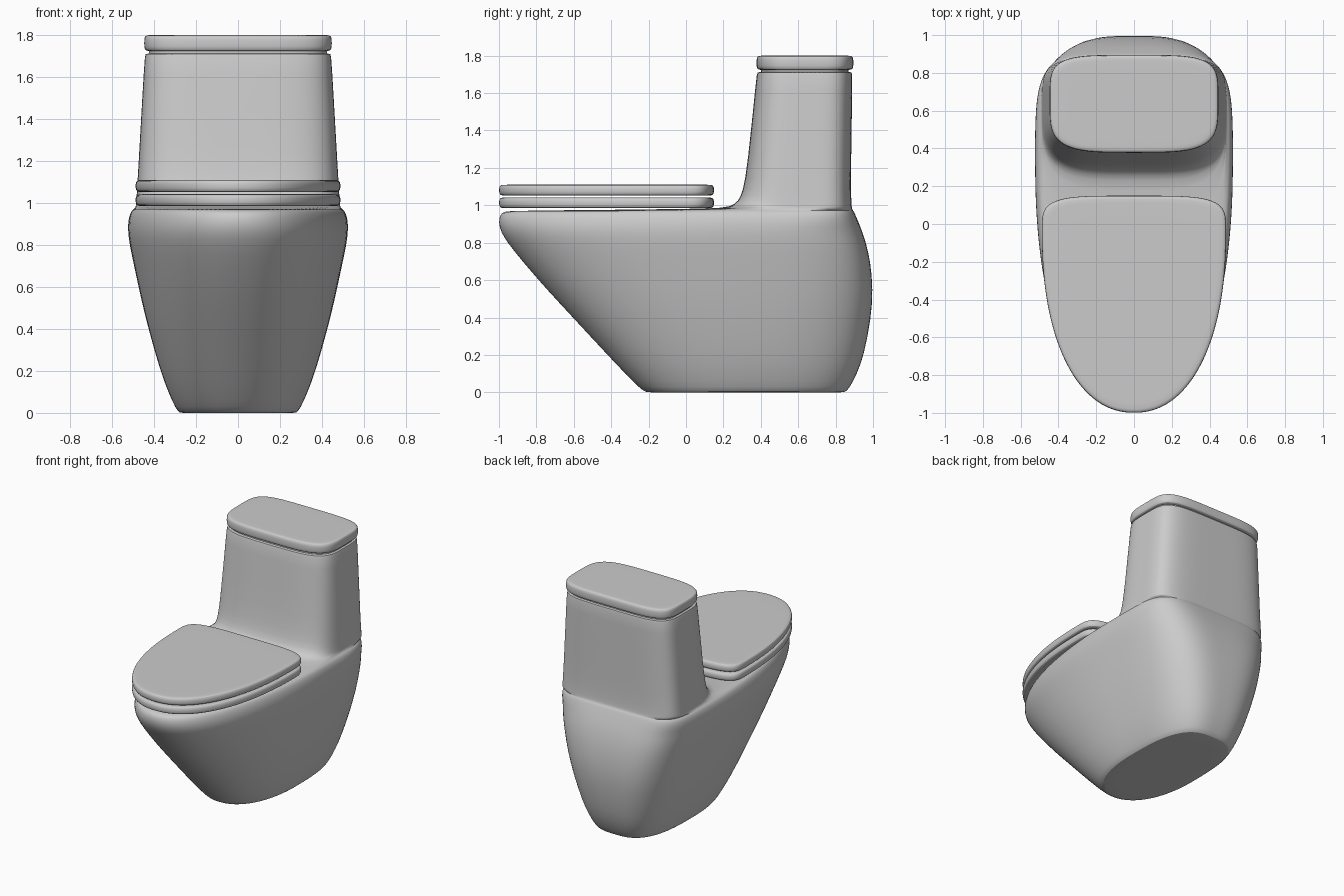
import bpy, bmesh, math

if "Cube" in bpy.data.objects:
    bpy.data.objects.remove(bpy.data.objects["Cube"])

SEG = 72


def ring(z, w, front, back, mid, nf, nb):
    """Egg-shaped section: half width w, widest at y = mid, separate front/back squareness."""
    pts = []
    for i in range(SEG):
        a = 2 * math.pi * i / SEG
        c, s = math.cos(a), math.sin(a)
        n = nb if s >= 0 else nf
        r = (abs(c) ** n + abs(s) ** n) ** (-1 / n)
        length = back - mid if s >= 0 else mid - front
        pts.append((w * c * r, mid + length * s * r, z))
    return pts


def loft(name, sections):
    bm = bmesh.new()
    rows = [[bm.verts.new(p) for p in ring(*s)] for s in sections]
    for a, b in zip(rows, rows[1:]):
        for i in range(SEG):
            j = (i + 1) % SEG
            bm.faces.new((a[i], a[j], b[j], b[i]))
    bm.faces.new(rows[0][::-1])
    bm.faces.new(rows[-1])
    me = bpy.data.meshes.new(name)
    bm.to_mesh(me)
    bm.free()
    ob = bpy.data.objects.new(name, me)
    bpy.context.collection.objects.link(ob)
    sub = ob.modifiers.new("Smooth", 'SUBSURF')
    sub.levels = sub.render_levels = 1
    for o in bpy.context.selected_objects:
        o.select_set(False)
    bpy.context.view_layer.objects.active = ob
    ob.select_set(True)
    bpy.ops.object.shade_smooth_by_angle(angle=math.radians(40))
    return ob


def slab(name, z0, z1, plan, r=0.018):
    """Flat plate with softly rounded rims."""
    w, front, back, mid, nf, nb = plan
    lower = [(z0, 2 * r), (z0, r), (z0 + r / 4, r / 4), (z0 + r, 0)]
    upper = [(z0 + z1 - z, d) for z, d in reversed(lower)]
    return loft(name, [(z, w - d, front + d, back - d, mid, nf, nb) for z, d in lower + upper])


def clamp(t):
    return max(0, min(1, t))


def shaped(z, w, front, back):
    """The section turns from an egg (bowl) into a rounded rectangle (tank)."""
    low = clamp(z / .86) ** 2
    rim = clamp((z - .86) / .107)
    tank = clamp((front + .98) / 1.25) if z > .96 else 0
    return (z, w, front, back, .30 + .08 * rim + .26 * tank,
            2.2 + 1.8 * tank, 3 + low + rim - .4 * tank)


# One-piece bowl, pedestal and cistern: z, half width, front, back
body = [
    (0, .26, -.19, .83),
    (0, .28, -.215, .85),
    (.02, .296, -.245, .872),
    (.1, .333, -.325, .915),
    (.2, .37, -.42, .952),
    (.4, .427, -.605, .99),
    (.55, .463, -.745, 1.0),
    (.7, .495, -.875, .986),
    (.8, .516, -.955, .962),
    (.86, .524, -.992, .942),
    (.91, .524, -1.003, .922),
    (.95, .515, -.995, .905),
    (.967, .503, -.975, .897),
    (.972, .494, -.93, .892),
    (.98, .488, .16, .888),
    (.992, .486, .235, .886),
    (1.02, .484, .282, .884),
    (1.08, .48, .305, .882),
    (1.2, .473, .328, .882),
    (1.695, .445, .377, .89),
    (1.712, .442, .381, .888),
    (1.715, .425, .398, .87),
]
loft("bowl_and_tank", [shaped(*s) for s in body])

# Cistern lid, with a recessed neck under it
slab("tank_lid", 1.724, 1.80, (.447, .377, .895, .65, 4.0, 4.6))
slab("tank_neck", 1.70, 1.74, (.425, .40, .87, .65, 4.0, 4.6), .005)

# Seat and its cover share one outline
seat_plan = (.488, -1.0, .15, -.05, 2.2, 4.5)
slab("seat", .985, 1.042, seat_plan)
slab("seat_cover", 1.052, 1.11, seat_plan)
